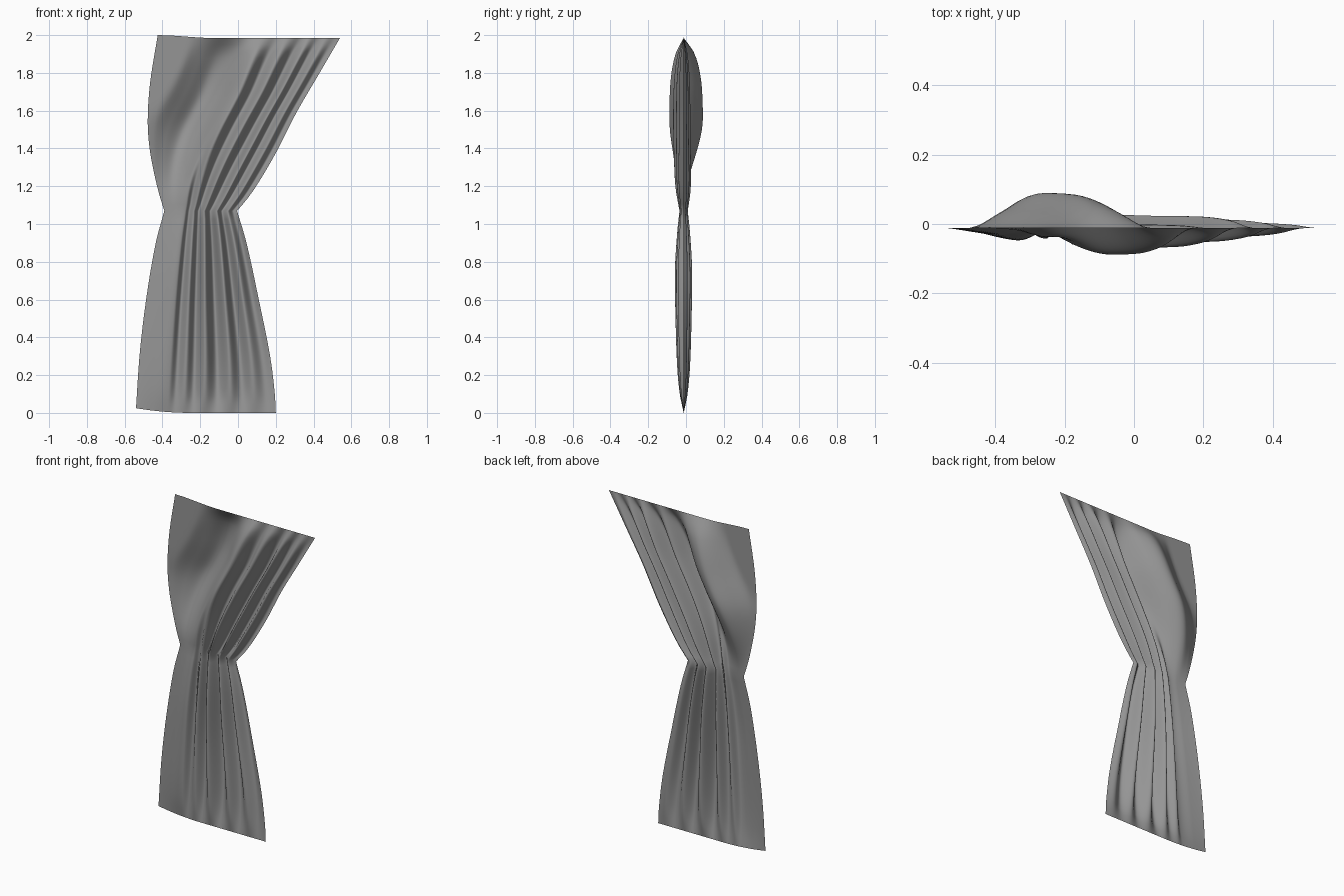
import bpy
import bmesh

cube = bpy.data.objects.get("Cube")
if cube:
    bpy.data.objects.remove(cube)


def spline(keys, t):
    """Smooth curve through (position, value) keys."""
    n = len(keys)
    t = min(max(t, keys[0][0]), keys[-1][0])
    i = 0
    while i < n - 2 and t > keys[i + 1][0]:
        i += 1

    def slope(k):
        a, b = keys[max(k - 1, 0)], keys[min(k + 1, n - 1)]
        return (b[1] - a[1]) / (b[0] - a[0])

    (t0, v0), (t1, v1) = keys[i], keys[i + 1]
    h = t1 - t0
    s = (t - t0) / h
    return (v0 * (1 + 2 * s) * (1 - s) ** 2 + slope(i) * h * s * (1 - s) ** 2
            + v1 * s * s * (3 - 2 * s) + slope(i + 1) * h * s * s * (s - 1))


def smooth(a, b, t):
    t = min(max((t - a) / (b - a), 0), 1)
    return t * t * (3 - 2 * t)


# Outline of the cloth below and above the tie
TIE = 1.07
LOW_LEFT = [(0, -.54), (.3, -.52), (.6, -.485), (.9, -.435), (TIE, -.39)]
LOW_RIGHT = [(0, .2), (.1, .195), (.3, .17), (.6, .11), (.9, .045), (TIE, -.005)]
UP_LEFT = [(TIE, -.39), (1.15, -.415), (1.25, -.44), (1.4, -.468), (1.55, -.478), (1.75, -.465), (2, -.425)]
UP_RIGHT = [(TIE, -.005), (1.15, .06), (1.25, .125), (1.4, .21), (1.6, .31), (1.8, .425), (2, .54)]

# Depth of the folds across the cloth, and how strong they are by height
LOW_FOLDS = [(0, 0), (.15, -.018), (.29, -.033), (.34, .01), (.41, -.03), (.47, .03), (.55, -.047),
             (.63, .045), (.72, -.04), (.79, .035), (.87, -.03), (.94, .02), (1, 0)]
UP_FOLDS = [(0, 0), (.05, .05), (.13, .1), (.22, .06), (.37, -.075), (.46, .01), (.55, -.055), (.64, .035),
            (.72, -.04), (.79, .025), (.87, -.025), (.94, .015), (1, 0)]
LOW_POWER = [(0, 0), (.1, .45), (.25, .75), (.5, .93), (.75, 1), (.95, .75), (TIE, .48)]
UP_POWER = [(TIE, .48), (1.2, .9), (1.4, 1), (1.65, 1), (1.8, .88), (1.92, .55), (2, 0)]


def cloth_point(w, z):
    upper = z > TIE
    left = spline(UP_LEFT if upper else LOW_LEFT, z)
    right = spline(UP_RIGHT if upper else LOW_RIGHT, z)
    # Folds spread toward the right as the cloth sweeps upward
    spread = 1 - .43 * smooth(TIE - .1, 1.75, z) if upper else 1 + .2 * (1 - z / TIE)
    across = w ** spread
    power = spline(UP_POWER if upper else LOW_POWER, z)
    mix = smooth(TIE - .05, 1.58, z)
    # The deep hollow drifts right toward the top
    drift = .06 * smooth(1.45, 1.95, z) * max(0, 1 - w / .37)
    fold = (1 - mix) * spline(LOW_FOLDS, w) + mix * spline(UP_FOLDS, w - drift)
    hem = .025 * max(0, 1 - across / .4) ** 2 * max(0, 1 - z)
    sag = .015 * smooth(0, .3, across) * max(0, z - 1)
    return left + (right - left) * across, -.012 + power * fold, z + hem - sag


# Curtain sheet, with rows meeting exactly at the tie
COLS = 110
rows = [TIE * i / 24 for i in range(24)] + [TIE + (2 - TIE) * i / 26 for i in range(27)]
bm = bmesh.new()
grid = [[bm.verts.new(cloth_point(c / COLS, z)) for c in range(COLS + 1)] for z in rows]
for low, high in zip(grid, grid[1:]):
    for c in range(COLS):
        bm.faces.new((low[c], low[c + 1], high[c + 1], high[c]))
mesh = bpy.data.meshes.new("curtain")
bm.to_mesh(mesh)
bm.free()
curtain = bpy.data.objects.new("curtain", mesh)
bpy.context.collection.objects.link(curtain)

# Plain grey cloth
cloth = bpy.data.materials.new("grey_cloth")
cloth.use_nodes = True
grey = (.3, .3, .3, 1)
cloth.diffuse_color = grey
cloth.node_tree.nodes["Principled BSDF"].inputs["Base Color"].default_value = grey
mesh.materials.append(cloth)

bpy.ops.object.select_all(action='DESELECT')
curtain.select_set(True)
bpy.context.view_layer.objects.active = curtain
bpy.ops.object.shade_smooth()
